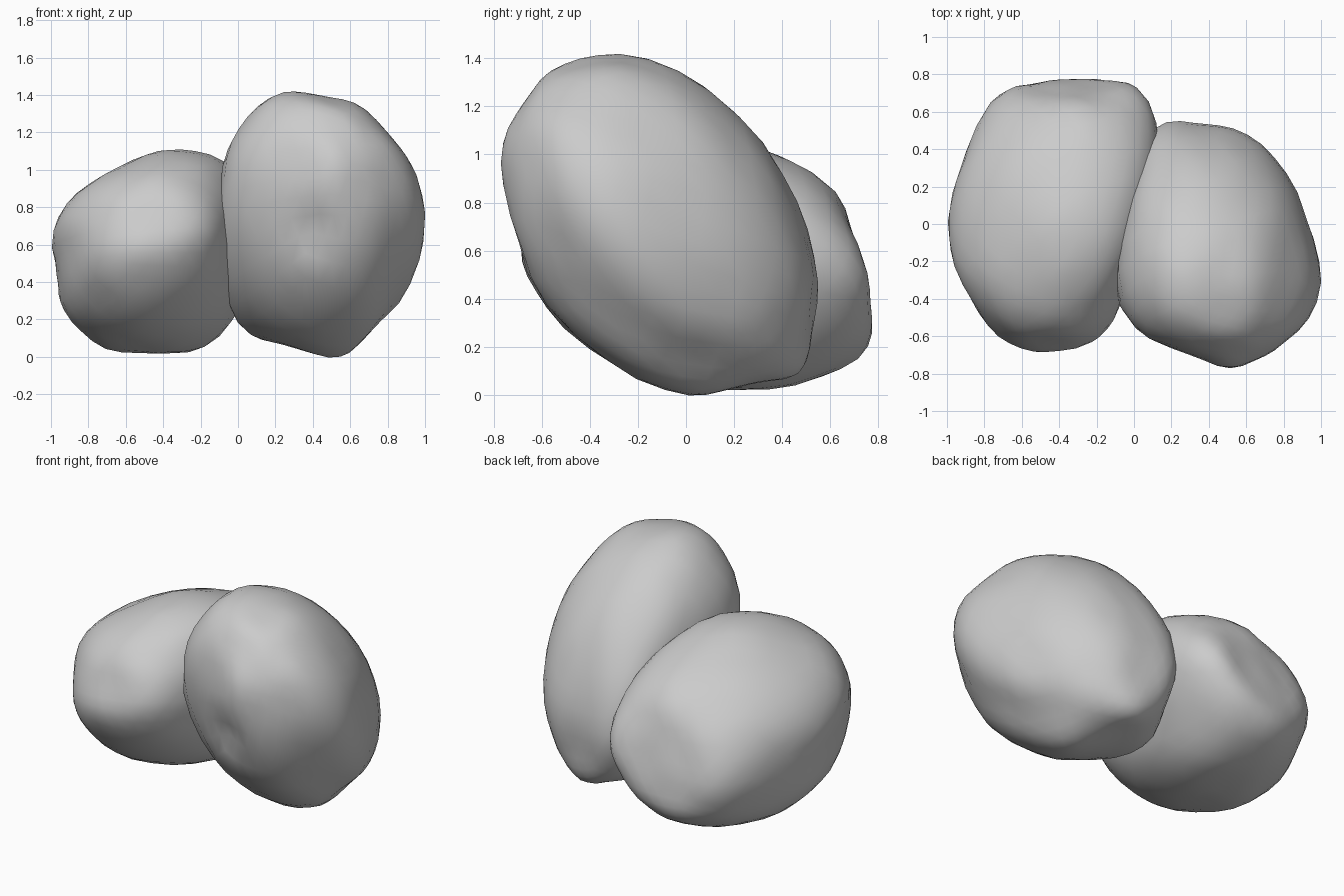
import bpy, bmesh, math
from mathutils import Vector, Matrix, noise
from mathutils.bvhtree import BVHTree

if "Cube" in bpy.data.objects:
    bpy.data.objects.remove(bpy.data.objects["Cube"])

VIEWS = {"front": (0, 2), "right": (1, 2), "top": (0, 1)}


def unit(a, b, angle):
    d = Vector((0, 0, 0))
    d[a], d[b] = math.cos(angle), math.sin(angle)
    return d


def reach(outline, a, b, d):
    return max(p * d[a] + q * d[b] for p, q in outline)


def fill_hollows(pos, rays, centre):
    """Wrap the points in a convex hull and drop them onto it."""
    hull = bmesh.new()
    for p in pos:
        hull.verts.new(p)
    bmesh.ops.convex_hull(hull, input=hull.verts[:])
    tree = BVHTree.FromBMesh(hull)
    for i, ray in enumerate(rays):
        hit = tree.ray_cast(centre, ray)[0]
        if hit:
            pos[i] = hit
    hull.free()


def settle(pos, normals, rays, centre, outlines, count, sharpness, steps):
    """Push the silhouettes onto the outlines, keeping the form convex."""
    targets = []
    for view, (a, b) in VIEWS.items():
        for k in range(count):
            d = unit(a, b, k * math.tau / count)
            weights = [(i, math.exp(-sharpness * (1 - n.dot(d)))) for i, n in enumerate(normals)]
            weights = [(i, w) for i, w in weights if w > 0.02]
            targets.append((d, reach(outlines[view], a, b, d), weights))
    for step in range(steps):
        for d, goal, weights in targets:
            gap = 0.2 * (goal - max(p.dot(d) for p in pos))
            for i, w in weights:
                pos[i] += normals[i] * (gap * w)
        if step % 3 == 2:
            fill_hollows(pos, rays, centre)


def boulder(name, outlines, dents, seed):
    """Tilted ellipsoid taken from three outlines, then pushed to meet them."""
    centre, q = Vector((0, 0, 0)), Matrix(((0,) * 3,) * 3)
    for view, (a, b) in VIEWS.items():
        pts = outlines[view]

        def half(angle):
            d = unit(a, b, angle)
            return (reach(pts, a, b, d) + reach(pts, a, b, -d)) / 2

        for k in (a, b):
            vals = [p[0 if k == a else 1] for p in pts]
            centre[k] = (max(vals) + min(vals)) / 2
            q[k][k] = ((max(vals) - min(vals)) / 2) ** 2
        q[a][b] = q[b][a] = (half(math.pi / 4) ** 2 - half(-math.pi / 4) ** 2) / 2

    bm = bmesh.new()
    bmesh.ops.create_icosphere(bm, subdivisions=4, radius=1)
    normals = [v.co.normalized() for v in bm.verts]
    pos = [centre + (q @ n) / math.sqrt(max(n.dot(q @ n), 0.01)) for n in normals]
    rays = [(p - centre).normalized() for p in pos]
    settle(pos, normals, rays, centre, outlines, 16, 5, 18)
    settle(pos, normals, rays, centre, outlines, 28, 14, 12)

    # uneven stone surface and local dents
    for i, ray in enumerate(rays):
        push = 0.01 * noise.noise(pos[i] * 5 + Vector((seed, 0, 0)))
        for x, y, z, radius, depth in dents:
            push -= depth * math.exp(-((pos[i] - Vector((x, y, z))).length / radius) ** 2)
        pos[i] += ray * push

    for v, p in zip(bm.verts, pos):
        v.co = p
    for f in bm.faces:
        f.smooth = True
    mesh = bpy.data.meshes.new(name)
    bm.to_mesh(mesh)
    bm.free()
    obj = bpy.data.objects.new(name, mesh)
    bpy.context.collection.objects.link(obj)
    return obj


# tall boulder on the right, leaning forward
boulder("tall_boulder", {
    "front": [(-.09, 1.03), (.13, 1.37), (.27, 1.42), (.57, 1.38), (.72, 1.29), (.95, 1.0),
              (1, .8), (1, .63), (.88, .31), (.55, 0), (.12, .09), (-.02, .2)],
    "right": [(-.3, 1.42), (-.02, 1.35), (.3, 1.08), (.5, .72), (.56, .4), (.48, .1),
              (-.05, 0), (-.2, .08), (-.5, .27), (-.69, .55), (-.78, 1), (-.57, 1.35)],
    "top": [(.12, .52), (.3, .56), (.6, .48), (.87, .2), (1, -.33), (.95, -.48), (.7, -.72),
            (.45, -.77), (.25, -.68), (-.05, -.5), (-.1, -.35), (-.08, .05)],
}, [(.42, -.7, .68, .11, .06)], 3.0)

# lower boulder on the left
boulder("low_boulder", {
    "front": [(-1, .66), (-.86, .88), (-.5, 1.08), (-.34, 1.12), (-.1, 1.06), (.08, .88),
              (.15, .55), (-.02, .2), (-.2, .04), (-.4, .02), (-.7, .04), (-.92, .22)],
    "right": [(.35, 1), (.57, .9), (.66, .77), (.74, .58), (.77, .35), (.76, .2), (.6, .08),
              (.35, .02), (-.25, .1), (-.5, .27), (-.69, .55), (-.6, .86), (-.4, 1.03), (-.05, 1.12)],
    "top": [(-1, 0), (-.94, .3), (-.75, .67), (-.43, .78), (-.2, .77), (.03, .72), (.12, .53),
            (.15, .2), (-.17, -.6), (-.5, -.69), (-.7, -.62), (-.87, -.43)],
}, [(-.8, -.5, .25, .12, .02)], 9.0)
